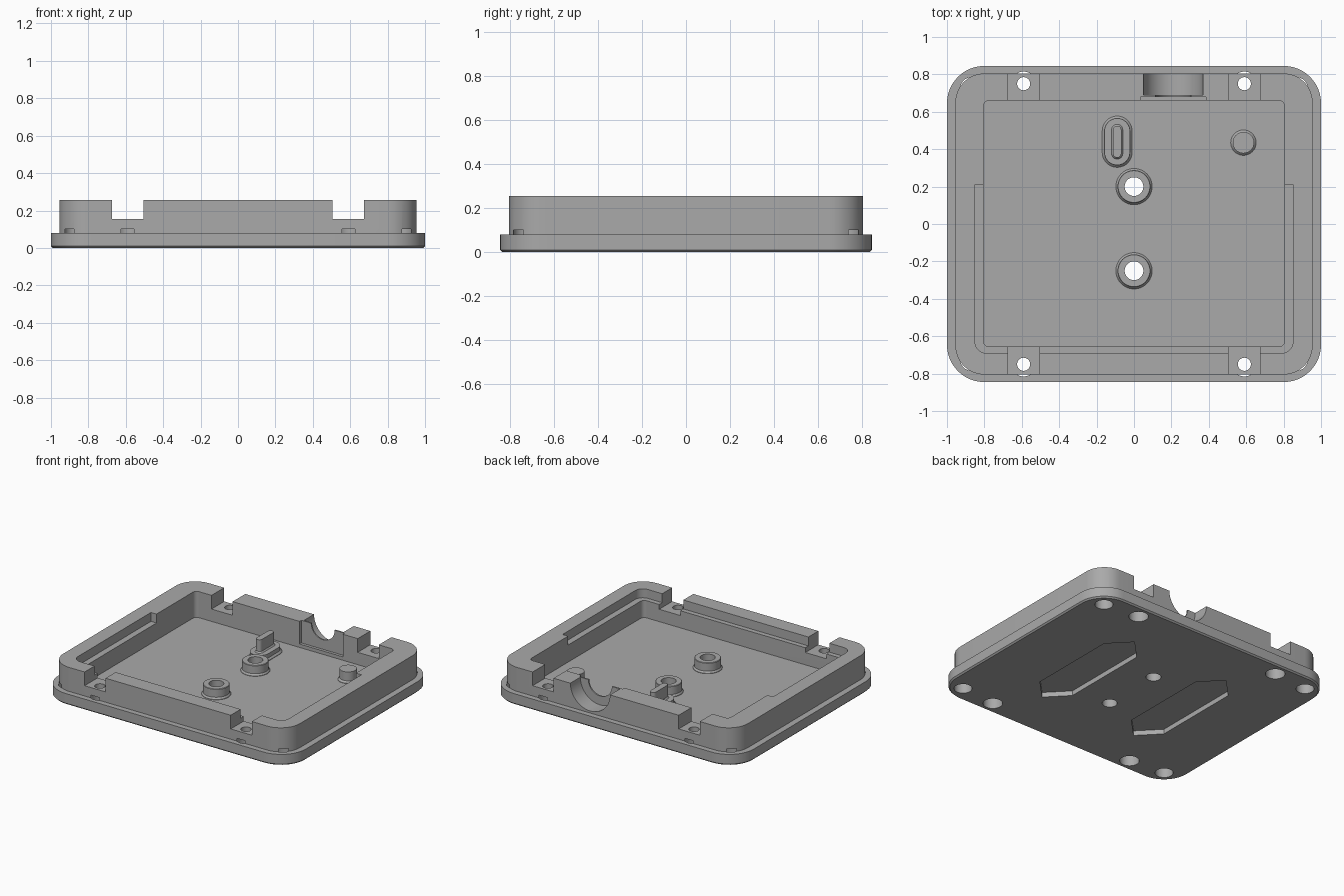
import bpy
import bmesh
from math import cos, sin, pi, radians
from mathutils import Matrix

cube = bpy.data.objects.get("Cube")
if cube:
    bpy.data.objects.remove(cube, do_unlink=True)

# Single plastic colour
grey = bpy.data.materials.new("grey_plastic")
grey.use_nodes = True
grey.diffuse_color = (0.4, 0.4, 0.4, 1)
bsdf = next(n for n in grey.node_tree.nodes if n.type == "BSDF_PRINCIPLED")
bsdf.inputs["Base Color"].default_value = grey.diffuse_color


def rounded(hx, hy, r=0, cx=0, cy=0, seg=12):
    """Counter-clockwise rounded rectangle; a circle when hx == hy == r."""
    steps = range(seg + 1) if r else (0,)
    pts = []
    for i, (sx, sy) in enumerate(((1, 1), (-1, 1), (-1, -1), (1, -1))):
        for k in steps:
            a = (i + k / seg) * pi / 2
            pts.append((cx + sx * (hx - r) + r * cos(a),
                        cy + sy * (hy - r) + r * sin(a)))
    return pts


def loft(name, layers, matrix=None):
    """Closed solid through a stack of (outline, height) layers."""
    bm = bmesh.new()
    rings = [[bm.verts.new((x, y, z)) for x, y in pts] for pts, z in layers]
    for low, high in zip(rings, rings[1:]):
        for i in range(len(low)):
            bm.faces.new((low[i - 1], low[i], high[i], high[i - 1]))
    bm.faces.new(rings[0][::-1])
    bm.faces.new(rings[-1])
    bmesh.ops.remove_doubles(bm, verts=bm.verts, dist=1e-5)
    if matrix:
        bm.transform(matrix)
    bmesh.ops.recalc_face_normals(bm, faces=bm.faces)
    mesh = bpy.data.meshes.new(name)
    bm.to_mesh(mesh)
    bm.free()
    mesh.materials.append(grey)
    obj = bpy.data.objects.new(name, mesh)
    bpy.context.collection.objects.link(obj)
    return obj


def prism(pts, z0, z1, matrix=None):
    return loft("cutter", [(pts, z0), (pts, z1)], matrix)


def box(x0, x1, y0, y1, z0, z1):
    return prism(rounded((x1 - x0) / 2, (y1 - y0) / 2, 0,
                         (x0 + x1) / 2, (y0 + y1) / 2), z0, z1)


def disc(r, x, y, z0, z1, matrix=None):
    return prism(rounded(r, r, r, x, y), z0, z1, matrix)


def select_only(obj):
    bpy.ops.object.select_all(action="DESELECT")
    obj.select_set(True)
    bpy.context.view_layer.objects.active = obj


def cut(cutter, *targets):
    for target in targets:
        select_only(target)
        mod = target.modifiers.new("cut", "BOOLEAN")
        mod.operation, mod.solver, mod.object = "DIFFERENCE", "EXACT", cutter
        bpy.ops.object.modifier_apply(modifier=mod.name)
    bpy.data.objects.remove(cutter, do_unlink=True)


FLOOR, RIM, TOP, OVER = 0.065, 0.08, 0.255, 0.4

# Tray body: chamfered foot, flange and inset wall
foot, flange = rounded(0.99, 0.835, 0.19), rounded(1, 0.845, 0.2)
wall = rounded(0.955, 0.805, 0.155)
tray = loft("tray", [(foot, 0), (flange, 0.01), (flange, RIM),
                     (wall, RIM), (wall, TOP)])

# Main cavity and the shallow ledge around its front part
cut(prism(rounded(0.805, 0.657, 0.03, 0, 0.002), FLOOR, OVER), tray)
ledge = [p for p in rounded(0.85, 0.45, 0.06, 0, -0.24) if p[1] < -0.3]
cut(prism([(0.85, 0.21), (-0.85, 0.21)] + ledge, 0.19, OVER), tray)

# Screw notches, screw holes, counterbores and corner pockets
for sx in (-1, 1):
    for sy in (-1, 1):
        x, y = sorted((sx * 0.505, sx * 0.675)), sorted((sy * 0.64, sy * 0.9))
        cut(box(*x, *y, 0.155, OVER), tray)
        cut(disc(0.035, sx * 0.59, sy * 0.75, 0.05, 0.2), tray)
        cut(disc(0.065, sx * 0.59, sy * 0.75, -0.1, 0.1), tray)
        cut(disc(0.06, sx * 0.868, sy * 0.725, -0.1, 0.1), tray)
    # Long pointed pocket in the underside
    c = sx * 0.395
    cut(prism([(c + 0.14, -0.33), (c + 0.14, 0.33), (c, 0.475),
               (c - 0.14, 0.33), (c - 0.14, -0.33), (c, -0.475)],
              -0.1, 0.035), tray)

# Cable outlet: round trough, small inner throat and a flat slot
turn = Matrix.Rotation(radians(90), 4, "X")
cut(disc(0.16, 0.21, TOP, -0.9, -0.69, turn), tray)
cut(disc(0.095, 0.21, TOP, -0.72, -0.6, turn), tray)
cut(box(0.035, 0.385, 0.64, 0.68, 0.09, OVER), tray)

# Mounting bosses with through holes
for name, y in (("rear_boss", 0.2), ("front_boss", -0.25)):
    boss = loft(name, [(rounded(r, r, r, 0, y), z) for r, z in (
        (0.097, 0.06), (0.097, 0.068), (0.088, 0.08), (0.088, 0.137),
        (0.085, 0.14))])
    cut(disc(0.05, 0, y, -0.1, OVER), tray, boss)

# Oblong pad with an upright fin
loft("fin_pad", [(rounded(r, r + d, r, -0.09, 0.44), z) for r, d, z in (
    (0.08, 0.057, 0.06), (0.08, 0.057, 0.068), (0.068, 0.057, 0.08),
    (0.068, 0.057, 0.11), (0.03, 0.063, 0.11), (0.022, 0.063, 0.12),
    (0.022, 0.063, 0.205))])

# Round support peg
loft("support_peg", [(rounded(r, r, r, 0.585, 0.435), z) for r, z in (
    (0.068, 0.06), (0.068, 0.068), (0.057, 0.08), (0.057, 0.145))])

for obj in bpy.context.collection.objects:
    if obj.type == "MESH" and grey.name in obj.data.materials:
        select_only(obj)
        bpy.ops.object.shade_smooth_by_angle(angle=radians(30))
